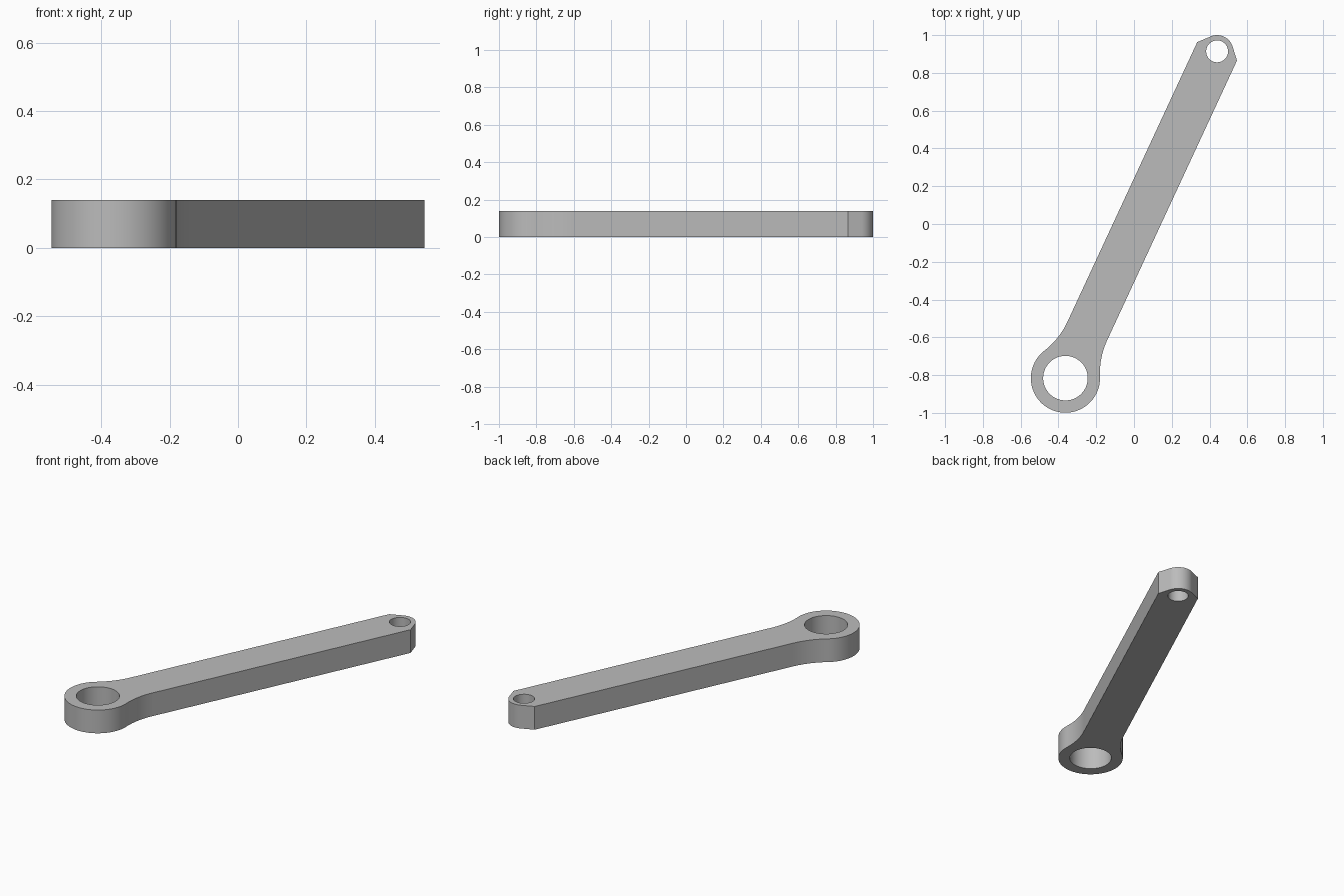
import bpy
import bmesh
from math import sin, cos, atan2, acos, pi, hypot
from mathutils import Vector

cube = bpy.data.objects.get("Cube")
if cube:
    bpy.data.objects.remove(cube, do_unlink=True)

# Main dimensions
THICKNESS = 0.14
BIG = Vector((-0.363, -0.816))      # centre of the large eye
SMALL = Vector((0.44, 0.914))       # centre of the small eye
BIG_R, BIG_HOLE = 0.183, 0.118
TIP_R, SMALL_HOLE = 0.086, 0.058
HALF_WIDTH, NECK = 0.116, 0.275     # bar half width, where the neck ends

length = (SMALL - BIG).length
along = (SMALL - BIG).normalized()
across = Vector((along.y, -along.x))


def arc(u, v, radius, start, end, steps):
    """Points on an arc, with angles measured from the across direction."""
    angles = [start + (end - start) * i / steps for i in range(steps + 1)]
    return [(u + radius * sin(t), v + radius * cos(t)) for t in angles]


# Half outline: large eye, concave neck tangent to eye and bar, rounded tip
neck_r = (NECK**2 + HALF_WIDTH**2 - BIG_R**2) / (2 * (BIG_R - HALF_WIDTH))
phi = atan2(NECK, HALF_WIDTH + neck_r)
tip_angle = acos(TIP_R / HALF_WIDTH)
half = arc(0, 0, BIG_R, -pi / 2, phi, 32)
half += arc(NECK, HALF_WIDTH + neck_r, neck_r, phi + pi, pi, 10)[1:]
half.append((length, HALF_WIDTH))
half += arc(length, 0, TIP_R, tip_angle, pi / 2, 12)
outline = half + [(u, -v) for u, v in half[-2:0:-1]]

loops = [
    outline,
    arc(0, 0, BIG_HOLE, 0, 2 * pi, 64)[:-1],
    arc(length, 0, SMALL_HOLE, 0, 2 * pi, 48)[:-1],
]

# Flat plate with two holes, extruded to full thickness
bm = bmesh.new()
edges = []
for loop in loops:
    verts = [bm.verts.new((*(BIG + along * u + across * v), 0)) for u, v in loop]
    edges += [bm.edges.new((a, b)) for a, b in zip(verts, verts[1:] + verts[:1])]
bmesh.ops.triangle_fill(bm, edges=edges, use_beauty=True, normal=(0, 0, 1))
result = bmesh.ops.extrude_face_region(bm, geom=bm.faces[:], use_keep_orig=True)
top = [g for g in result["geom"] if isinstance(g, bmesh.types.BMVert)]
bmesh.ops.translate(bm, verts=top, vec=(0, 0, THICKNESS))
bmesh.ops.recalc_face_normals(bm, faces=bm.faces[:])

# Smooth round walls, crisp rims and crisp ends of the straight bar sides
for face in bm.faces:
    face.smooth = abs(face.normal.z) < 0.5
for edge in bm.edges:
    upright = abs(edge.verts[0].co.z - edge.verts[1].co.z) > THICKNESS / 2
    beside_bar = any(f.calc_perimeter() > 2 for f in edge.link_faces)
    edge.smooth = upright and not beside_bar

mesh = bpy.data.meshes.new("link_arm")
bm.to_mesh(mesh)
bm.free()
arm = bpy.data.objects.new("link_arm", mesh)
bpy.context.collection.objects.link(arm)

# Plain grey metal
grey = bpy.data.materials.new("grey")
grey.use_nodes = True
colour = (0.5, 0.5, 0.5, 1)
grey.diffuse_color = colour
grey.node_tree.nodes["Principled BSDF"].inputs["Base Color"].default_value = colour
mesh.materials.append(grey)
